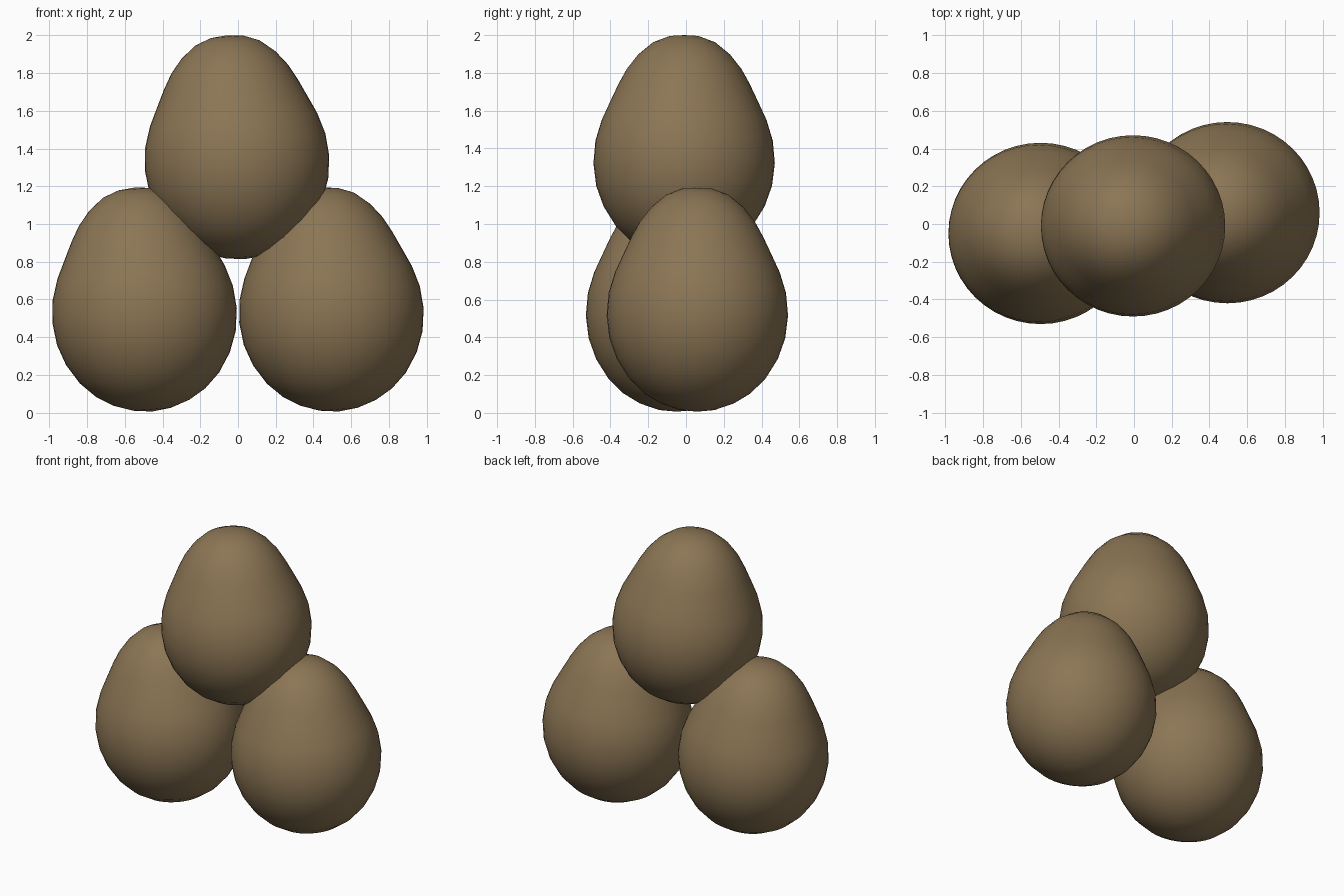
import bpy, bmesh, math
from mathutils import Matrix

if "Cube" in bpy.data.objects:
    bpy.data.objects.remove(bpy.data.objects["Cube"])

# Egg profile: radius, height
PROFILE = [(0, 0), (.10, .012), (.20, .046), (.29, .10), (.37, .178), (.435, .28),
           (.475, .39), (.49, .51), (.479, .63), (.445, .74), (.398, .84),
           (.355, .93), (.31, 1.01), (.25, 1.085), (.17, 1.15), (.085, 1.182), (0, 1.19)]
SEGMENTS = 48

shell = bpy.data.materials.new("brown_shell")
shell.diffuse_color = (0.26, 0.18, 0.09, 1)
shell.use_nodes = True
shell.node_tree.nodes["Principled BSDF"].inputs["Base Color"].default_value = shell.diffuse_color


def egg(name, x, y, z):
    bm = bmesh.new()
    verts = [bm.verts.new((r, 0, h - .51)) for r, h in PROFILE]
    edges = [bm.edges.new(p) for p in zip(verts, verts[1:])]
    bmesh.ops.spin(bm, geom=verts + edges, axis=(0, 0, 1), cent=(0, 0, 0),
                   angle=math.tau, steps=SEGMENTS)
    bmesh.ops.remove_doubles(bm, verts=bm.verts, dist=1e-4)
    bmesh.ops.recalc_face_normals(bm, faces=bm.faces)
    # slightly narrower front to back, leaning to the left
    tilt = Matrix.Rotation(math.radians(-4.5), 4, 'Y') @ Matrix.Diagonal((1, .98, 1, 1))
    bmesh.ops.transform(bm, matrix=tilt, verts=bm.verts)
    mesh = bpy.data.meshes.new(name)
    bm.to_mesh(mesh)
    bm.free()
    mesh.shade_smooth()
    mesh.materials.append(shell)
    ob = bpy.data.objects.new(name, mesh)
    ob.location = (x, y, z)
    bpy.context.collection.objects.link(ob)


# Two eggs side by side, one resting on top
egg("left_egg", -.495, -.05, .515)
egg("right_egg", .495, .06, .515)
egg("top_egg", -.005, -.01, 1.322)
